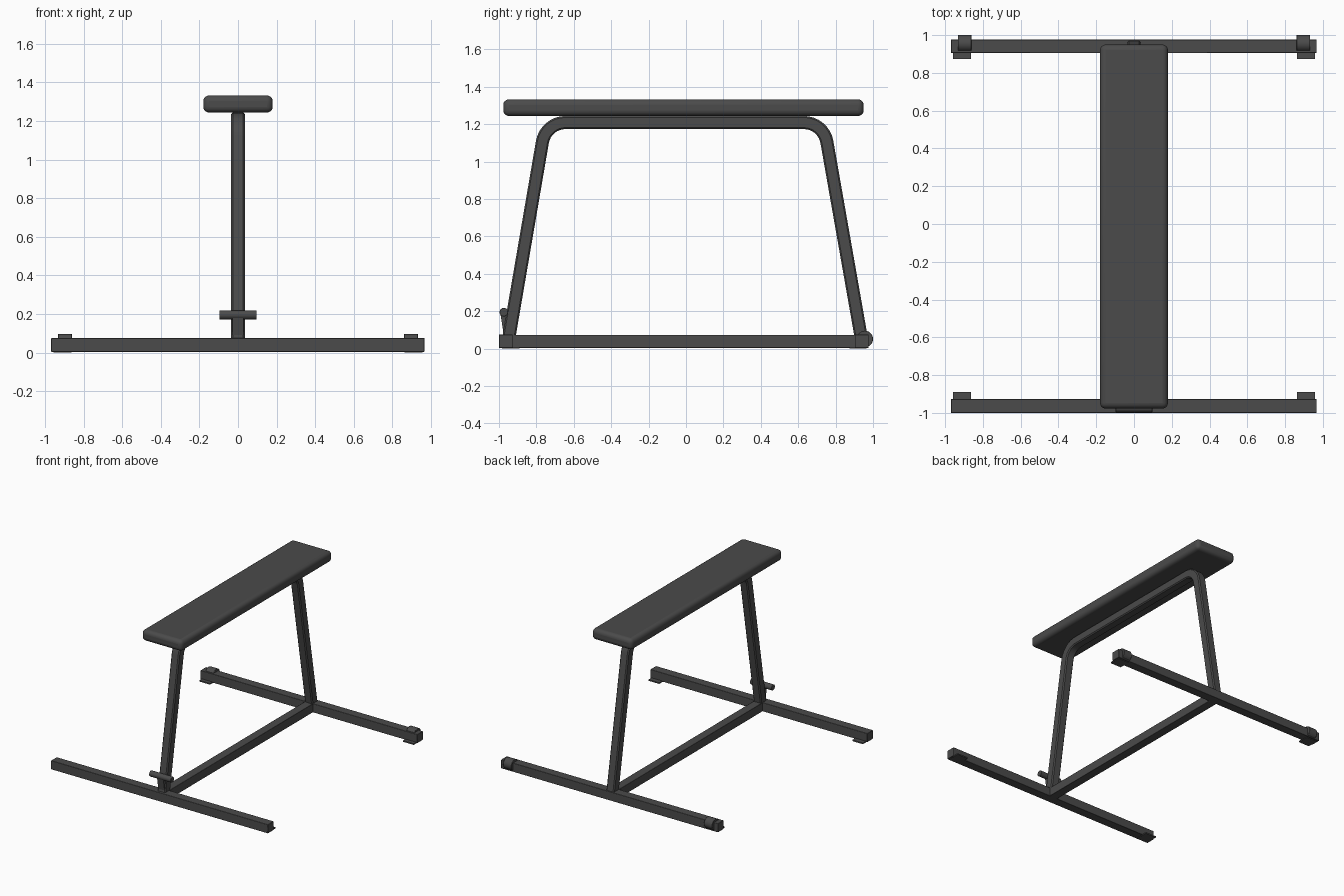
import bpy, bmesh, math
from mathutils import Vector

if "Cube" in bpy.data.objects:
    bpy.data.objects.remove(bpy.data.objects["Cube"])

mat = bpy.data.materials.new("charcoal")
mat.diffuse_color = (0.07, 0.07, 0.07, 1)
mat.use_nodes = True
mat.node_tree.nodes["Principled BSDF"].inputs["Base Color"].default_value = mat.diffuse_color


def finish(name, bm, bevel=0.0, segments=2, angle=35):
    bmesh.ops.recalc_face_normals(bm, faces=bm.faces)
    me = bpy.data.meshes.new(name)
    bm.to_mesh(me)
    bm.free()
    ob = bpy.data.objects.new(name, me)
    bpy.context.collection.objects.link(ob)
    me.materials.append(mat)
    if bevel:
        m = ob.modifiers.new("bevel", 'BEVEL')
        m.width, m.segments = bevel, segments
        m.limit_method, m.angle_limit = 'ANGLE', math.radians(40)
    bpy.ops.object.select_all(action='DESELECT')
    ob.select_set(True)
    bpy.context.view_layer.objects.active = ob
    bpy.ops.object.shade_smooth_by_angle(angle=math.radians(angle))
    return ob


def box(name, x, y, z, bevel=0.0, segments=2):
    bm = bmesh.new()
    bmesh.ops.create_cube(bm, size=1)
    for v in bm.verts:
        v.co = [(lo + hi) / 2 + c * (hi - lo) for c, (lo, hi) in zip(v.co, (x, y, z))]
    return finish(name, bm, bevel, segments, 50)


def cylinder_x(name, x0, x1, y, z, r, bevel=0.0):
    bm = bmesh.new()
    bmesh.ops.create_cone(bm, cap_ends=True, segments=24, radius1=r, radius2=r, depth=x1 - x0)
    for v in bm.verts:
        v.co = ((x0 + x1) / 2 + v.co.z, y + v.co.x, z + v.co.y)
    return finish(name, bm, bevel)


def extrude_x(name, outline, x0, x1, bevel=0.0):
    bm = bmesh.new()
    f = bm.faces.new([bm.verts.new((x0, y, z)) for y, z in outline])
    r = bmesh.ops.extrude_face_region(bm, geom=[f])
    for v in r['geom']:
        if isinstance(v, bmesh.types.BMVert):
            v.co.x = x1
    bm.faces.ensure_lookup_table()
    return finish(name, bm, bevel)


def rounded_path(points, radius, steps=8):
    """Replace inner corners of a polyline by arcs."""
    pts = [Vector(p) for p in points]
    out = [pts[0]]
    for a, b, c in zip(pts, pts[1:], pts[2:]):
        u, w = (a - b).normalized(), (c - b).normalized()
        half = u.angle(w) / 2
        centre = b + (u + w).normalized() * radius / math.sin(half)
        t = radius / math.tan(half)
        s, e = b + u * t - centre, b + w * t - centre
        a0 = math.atan2(s.y, s.x)
        turn = math.atan2(s.x * e.y - s.y * e.x, s.dot(e))
        for i in range(steps + 1):
            g = a0 + turn * i / steps
            out.append(centre + radius * Vector((math.cos(g), math.sin(g))))
    return out + [pts[-1]]


# Padded seat
box("seat_pad", (-0.18, 0.18), (-0.977, 0.95), (1.244, 1.333), 0.03, 4)

# Bent square tube forming both legs and the seat rail
h, k = 0.035, 0.008
path = rounded_path([(-0.952, 0.03), (-0.75, 1.209), (0.735, 1.209), (0.942, 0.03)], 0.125)
bm = bmesh.new()
rings = []
for i, p in enumerate(path):
    d0 = (p - path[max(i - 1, 0)]).normalized()
    d1 = (path[min(i + 1, len(path) - 1)] - p).normalized()
    d = (d0 + d1).normalized()
    n = Vector((-d.y, d.x))
    ring = []
    for sx, sn in ((h, h - k), (h - k, h), (k - h, h), (-h, h - k),
                   (-h, k - h), (k - h, -h), (h - k, -h), (h, k - h)):
        q = p + n * sn
        ring.append(bm.verts.new((sx, q.x, q.y)))
    rings.append(ring)
for a, b in zip(rings, rings[1:]):
    for j in range(8):
        bm.faces.new((a[j], a[(j + 1) % 8], b[(j + 1) % 8], b[j]))
bm.faces.new(rings[0])
bm.faces.new(rings[-1])
finish("bent_leg_tube", bm, angle=30)

# Floor frame
box("front_crossbar", (-0.969, 0.967), (-1.0, -0.927), (0.004, 0.075), 0.003)
box("rear_crossbar", (-0.969, 0.967), (0.905, 0.977), (0.004, 0.075), 0.003)
box("floor_beam", (-h, h), (-0.94, 0.92), (0.004, 0.074), 0.003)

# Foot plates and rear rollers
for s, side in ((-1, "left"), (1, "right")):
    xf = sorted((s * 0.862, s * 0.957))
    box("front_foot_" + side, xf, (-0.985, -0.889), (0, 0.01))
    box("rear_foot_" + side, xf, (0.874, 0.965), (0, 0.01))
    xr = sorted((s * 0.86, s * 0.933))
    cylinder_x("rear_roller_" + side, xr[0], xr[1], 0.956, 0.052, 0.044, 0.003)

# Lifting handle with its bracket
cylinder_x("lift_handle", -0.097, 0.097, -0.974, 0.195, 0.023, 0.003)
extrude_x("handle_bracket", [(-0.972, 0.06), (-0.992, 0.185), (-0.972, 0.2),
                             (-0.93, 0.19), (-0.94, 0.06)], -0.028, 0.028)
